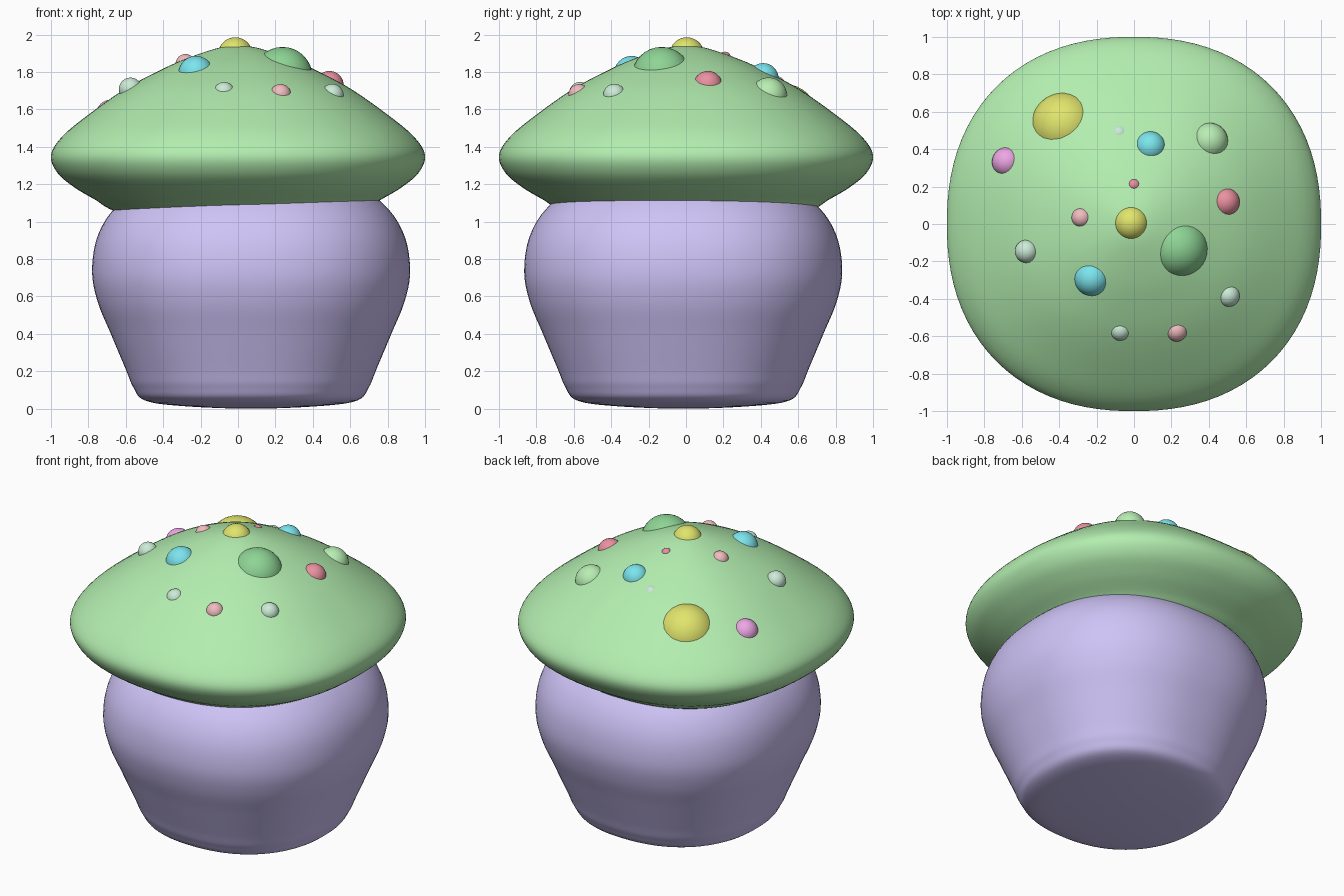
import bpy, bmesh, math
from mathutils import Vector

if "Cube" in bpy.data.objects:
    bpy.data.objects.remove(bpy.data.objects["Cube"])

POWER = 2.25  # slightly squared-off round cross-section


def material(name, rgb):
    m = bpy.data.materials.new(name)
    m.diffuse_color = (*rgb, 1)
    m.use_nodes = True
    m.node_tree.nodes["Principled BSDF"].inputs["Base Color"].default_value = m.diffuse_color
    return m


def smooth_profile(pts, steps=6):
    """Catmull-Rom curve through (radius, z) points, mirrored over the axis at both ends."""
    p = [Vector(q) for q in pts]
    p = [Vector((-p[1].x, p[1].y))] + p + [Vector((-p[-2].x, p[-2].y))]
    out = []
    for a, b, c, d in zip(p, p[1:], p[2:], p[3:]):
        for i in range(steps):
            t = i / steps
            out.append(0.5 * (2 * b + (c - a) * t + (2 * a - 5 * b + 4 * c - d) * t * t
                              + (3 * b - a - 3 * c + d) * t ** 3))
    return out + [p[-2]]


def lathe(name, profile, center, mat, segments=96):
    """Spin a profile (axis to axis) around z with the squared-off section."""
    bm = bmesh.new()
    rings = []
    for r, z in profile[1:-1]:
        ring = []
        for i in range(segments):
            a = math.tau * i / segments
            c, s = math.cos(a), math.sin(a)
            k = r * (abs(c) ** POWER + abs(s) ** POWER) ** (-1 / POWER)
            ring.append(bm.verts.new((center[0] + k * c, center[1] + k * s, z)))
        rings.append(ring)
    ends = [bm.verts.new((*center, profile[i].y)) for i in (0, -1)]
    for i in range(segments):
        j = (i + 1) % segments
        for a, b in zip(rings, rings[1:]):
            bm.faces.new((a[i], b[i], b[j], a[j]))
        bm.faces.new((ends[0], rings[0][i], rings[0][j]))
        bm.faces.new((ends[1], rings[-1][j], rings[-1][i]))
    bmesh.ops.recalc_face_normals(bm, faces=bm.faces)
    for f in bm.faces:
        f.smooth = True
    me = bpy.data.meshes.new(name)
    bm.to_mesh(me)
    bm.free()
    me.materials.append(mat)
    ob = bpy.data.objects.new(name, me)
    bpy.context.collection.objects.link(ob)
    return ob


# Stem, a little off-centre under the cap
stem = smooth_profile([(0, 0.0), (0.38, 0.015), (0.57, 0.045), (0.63, 0.115), (0.67, 0.21),
                       (0.75, 0.40), (0.82, 0.57), (0.85, 0.73), (0.825, 0.91),
                       (0.74, 1.06), (0.60, 1.16), (0.3, 1.22), (0, 1.23)])
lathe("stem", stem, (0.07, -0.015), material("stem_purple", (0.62, 0.55, 0.93)))

# Cap
cap = smooth_profile([(0, 1.94), (0.1, 1.93), (0.25, 1.882), (0.4, 1.818), (0.6, 1.712),
                      (0.8, 1.572), (0.94, 1.455), (1.0, 1.355), (0.965, 1.26),
                      (0.87, 1.18), (0.76, 1.115), (0.67, 1.06), (0.4, 0.95), (0, 0.9)])
lathe("cap", cap, (0, 0), material("cap_green", (0.45, 0.85, 0.43)))


def cap_height(x, y):
    s = (abs(x) ** POWER + abs(y) ** POWER) ** (1 / POWER)
    for a, b in zip(cap, cap[1:]):
        if a.x <= s <= b.x:
            return a.y + (b.y - a.y) * (s - a.x) / (b.x - a.x)
    return cap[0].y


# Sprinkle balls half sunk into the cap: x, y, visible radius, bulge ratio, colour
colors = {n: material("sprinkle_" + n, c) for n, c in {
    "yellow": (0.75, 0.78, 0.15), "cyan": (0.2, 0.78, 0.85), "magenta": (0.85, 0.38, 0.78),
    "red": (0.82, 0.28, 0.35), "pink": (0.87, 0.5, 0.52), "mint": (0.6, 0.83, 0.68),
    "light_green": (0.48, 0.85, 0.45), "dark_green": (0.27, 0.66, 0.3)}.items()}
sprinkles = [
    (-0.41, 0.58, 0.135, 0.45, "yellow"), (-0.08, 0.50, 0.027, 0.3, "mint"),
    (0.09, 0.43, 0.072, 0.6, "cyan"), (0.42, 0.46, 0.087, 0.6, "light_green"),
    (-0.70, 0.34, 0.07, 0.6, "magenta"), (0.0, 0.215, 0.026, 0.5, "red"),
    (-0.29, 0.035, 0.047, 0.6, "pink"), (-0.015, 0.005, 0.08, 0.57, "yellow"),
    (0.505, 0.12, 0.068, 0.6, "red"), (-0.58, -0.147, 0.061, 0.85, "mint"),
    (-0.235, -0.305, 0.084, 0.6, "cyan"), (0.27, -0.145, 0.128, 0.5, "dark_green"),
    (0.515, -0.39, 0.055, 0.65, "mint"), (-0.075, -0.585, 0.045, 0.5, "mint"),
    (0.232, -0.585, 0.05, 0.6, "pink")]
for n, (x, y, a, bulge, col) in enumerate(sprinkles, 1):
    e = 0.02
    normal = Vector(((cap_height(x - e, y) - cap_height(x + e, y)) / (2 * e),
                     (cap_height(x, y - e) - cap_height(x, y + e)) / (2 * e), 1)).normalized()
    h = a * bulge
    radius = (a * a + h * h) / (2 * h)
    center = Vector((x, y, cap_height(x, y))) - normal * (radius - h)
    bpy.ops.mesh.primitive_uv_sphere_add(segments=32, ring_count=16, radius=radius, location=center)
    ob = bpy.context.object
    ob.name = f"sprinkle_{n}"
    ob.data.materials.append(colors[col])
    bpy.ops.object.shade_smooth()
